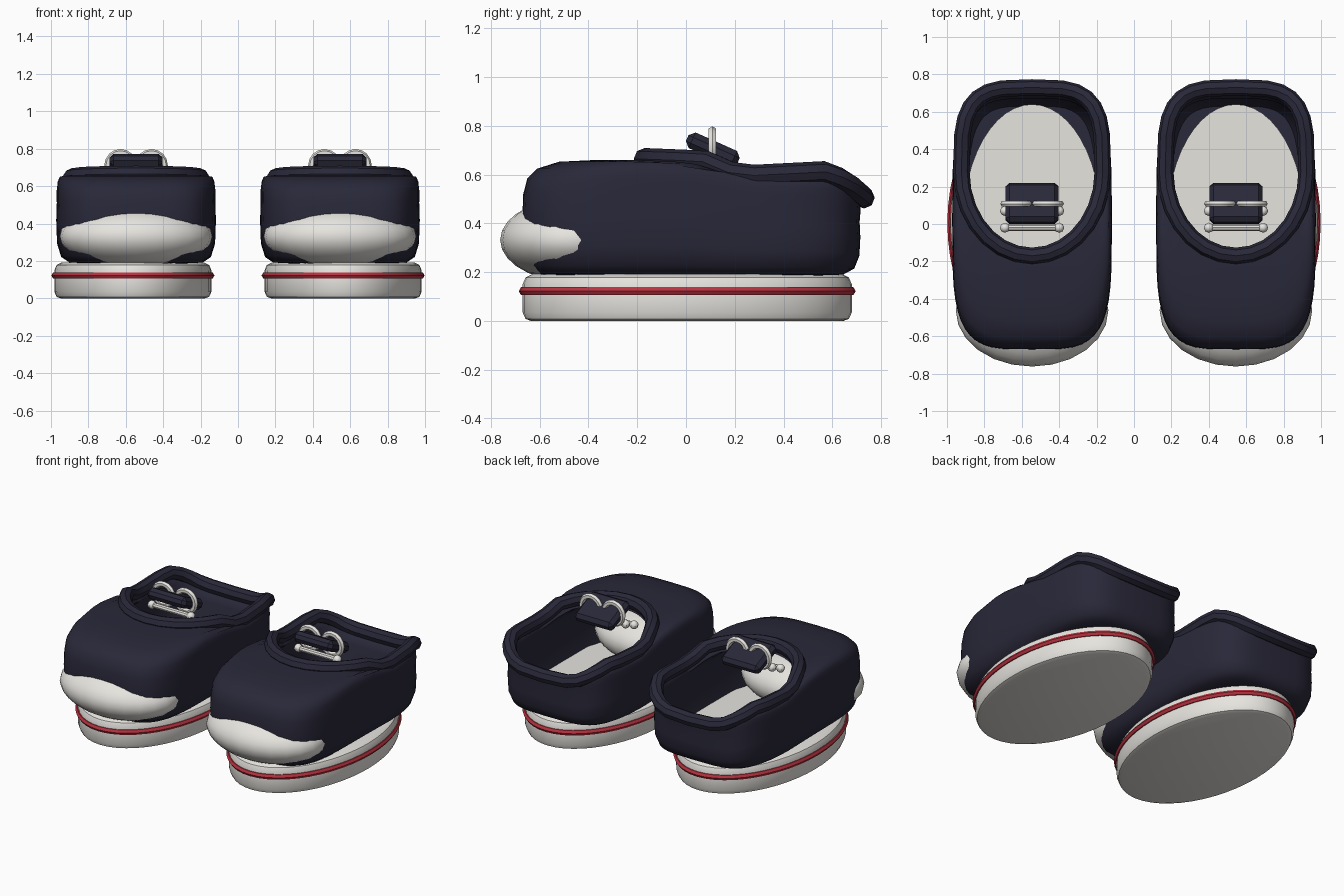
import bpy, bmesh, math
from mathutils import Vector, Matrix

if "Cube" in bpy.data.objects:
    bpy.data.objects.remove(bpy.data.objects["Cube"])


def make_mat(name, rgb):
    m = bpy.data.materials.new(name)
    m.diffuse_color = (*rgb, 1)
    m.use_nodes = True
    m.node_tree.nodes["Principled BSDF"].inputs["Base Color"].default_value = m.diffuse_color
    return m


NAVY = make_mat("navy fabric", (0.022, 0.021, 0.041))
CREAM = make_mat("cream rubber", (0.80, 0.78, 0.74))
RED = make_mat("red stripe", (0.48, 0.032, 0.050))


def finish(name, bm, mat, angle=40):
    bmesh.ops.recalc_face_normals(bm, faces=bm.faces)
    me = bpy.data.meshes.new(name)
    bm.to_mesh(me)
    bm.free()
    me.materials.append(mat)
    ob = bpy.data.objects.new(name, me)
    bpy.context.collection.objects.link(ob)
    bpy.ops.object.select_all(action='DESELECT')
    ob.select_set(True)
    bpy.context.view_layer.objects.active = ob
    bpy.ops.object.shade_smooth_by_angle(angle=math.radians(angle))
    return ob


def loft(name, rings, mat, loop=False, angle=40):
    """Skin a list of closed rings; cap the ends unless the rings form a loop."""
    bm = bmesh.new()
    vs = [[bm.verts.new(p) for p in r] for r in rings]
    n = len(vs[0])
    pairs = list(zip(vs, vs[1:])) + ([(vs[-1], vs[0])] if loop else [])
    for a, b in pairs:
        for i in range(n):
            j = (i + 1) % n
            bm.faces.new((a[i], a[j], b[j], b[i]))
    if not loop:
        bm.faces.new(vs[0])
        bm.faces.new(vs[-1])
    return finish(name, bm, mat, angle)


def tube(name, path, radius, mat, up, sides=8, angle=50):
    """Closed tube swept along a looped path."""
    rings, n = [], len(path)
    for i, p in enumerate(path):
        t = (path[(i + 1) % n] - path[i - 1]).normalized()
        side = t.cross(up).normalized()
        nrm = side.cross(t)
        rings.append([p + radius * (math.cos(a) * side + math.sin(a) * nrm)
                      for a in (2 * math.pi * k / sides for k in range(sides))])
    return loft(name, rings, mat, True, angle)


def oval(cx, cy, a, b, n=2.0, count=48, z=0.0, n_back=None):
    pts = []
    for k in range(count):
        t = 2 * math.pi * k / count
        c, s = math.cos(t), math.sin(t)
        e = 2 / (n_back if n_back and s > 0 else n)
        pts.append(Vector((cx + a * math.copysign(abs(c) ** e, c),
                           cy + b * math.copysign(abs(s) ** e, s), z)))
    return pts


def table(y, rows):
    """Piecewise linear lookup."""
    if y <= rows[0][0]:
        return rows[0][1]
    for (y0, z0), (y1, z1) in zip(rows, rows[1:]):
        if y <= y1:
            return z0 + (z1 - z0) * (y - y0) / (y1 - y0)
    return rows[-1][1]


TOP = [(-0.2, 0.66), (0.02, 0.65), (0.22, 0.585), (0.5, 0.58), (0.6, 0.57), (0.73, 0.49)]
COLLAR = [(-0.17, 0.665), (0.08, 0.655), (0.2, 0.60), (0.44, 0.59),
          (0.5, 0.618), (0.58, 0.61), (0.66, 0.57), (0.73, 0.505)]
Z0 = 0.185


def height(p, f):
    return Vector((p.x, p.y, Z0 + f * (table(p.y, TOP) - Z0)))


def moved(bm, x, y, z):
    bmesh.ops.translate(bm, verts=bm.verts, vec=(x, y, z))


for tag, s in (("left", -1), ("right", 1)):
    cx, sx = 0.545 * s, 0.562 * s

    # Sole slab with rounded rims
    loft(f"{tag}_sole", [oval(sx, 0.005, 0.42 - d, 0.675 - d, z=z) for d, z in
         ((0.035, 0), (0.012, 0.008), (0, 0.035), (0, 0.15), (0.012, 0.178), (0.04, 0.192))], CREAM)

    # Red stripe around the sole
    tube(f"{tag}_stripe", oval(sx, 0.005, 0.417, 0.672, z=0.122), 0.019, RED, Vector((0, 0, 1)), 6)

    # Upper: outer wall, shoulder, collar opening, inner wall and floor
    rings = [[height(p, f) for p in oval(cx, 0.022, 0.427 - d, 0.693 - d, 4)]
             for d, f in ((0.15, 0), (0.07, 0.015), (0.025, 0.09), (0.004, 0.26), (0, 0.5), (0.003, 0.7))]
    outer = oval(cx, 0.022, 0.427, 0.693, 4)
    rim = oval(cx, 0.28, 0.375, 0.45, 2, n_back=3.6)
    for t, f in ((0.04, 0.84), (0.12, 0.925), (0.3, 0.985), (0.6, 1.0), (1, 1.0)):
        rings.append([height(p.lerp(q, t), f) for p, q in zip(outer, rim)])
    rings.append([Vector((p.x, p.y, height(p, 1).z - 0.04)) for p in oval(cx, 0.28, 0.35, 0.42, 2, n_back=3.6)])
    rings.append([height(p, 0.7) for p in oval(cx, 0.03, 0.375, 0.64, 4)])
    rings.append([height(p, 0.3) for p in oval(cx, 0.03, 0.375, 0.64, 4)])
    rings.append([Vector((p.x, p.y, 0.215)) for p in oval(cx, 0.03, 0.34, 0.60, 4)])
    loft(f"{tag}_upper", rings, NAVY, angle=50)

    # Padded collar following the opening
    path = [Vector((p.x, p.y, table(p.y, COLLAR)))
            for p in oval(cx, 0.28, 0.378, 0.45, 2, 28, n_back=3.6)]
    tube(f"{tag}_collar", path, 0.044, NAVY, Vector((0, 0, 1)), 8, 35)

    # Insole
    loft(f"{tag}_insole", [oval(cx, 0.0, 0.37, 0.64, z=z) for z in (0.228, 0.243)], CREAM)

    # Toe cap
    bm = bmesh.new()
    bmesh.ops.create_uvsphere(bm, u_segments=24, v_segments=14, radius=1)
    bmesh.ops.scale(bm, vec=(0.408, 0.30, 0.172), verts=bm.verts)
    moved(bm, cx, -0.462, 0.332)
    finish(f"{tag}_toe_cap", bm, CREAM, 60)

    # Tongue pad, tilted down toward the heel
    bm = bmesh.new()
    bmesh.ops.create_cube(bm, size=1)
    bmesh.ops.scale(bm, vec=(0.285, 0.23, 0.07), verts=bm.verts)
    bmesh.ops.bevel(bm, geom=bm.edges[:], offset=0.022, segments=1, affect='EDGES')
    bmesh.ops.rotate(bm, verts=bm.verts, matrix=Matrix.Rotation(math.radians(-24), 3, 'X'))
    moved(bm, cx, 0.11, 0.703)
    finish(f"{tag}_tongue", bm, NAVY, 20)

    # Bow loops
    for i, dx in enumerate((-0.083, 0.083)):
        loop = [Vector((cx + dx + 0.069 * math.cos(a), 0.108, 0.711 + 0.069 * math.sin(a)))
                for a in (2 * math.pi * k / 16 for k in range(16))]
        tube(f"{tag}_bow_loop_{i + 1}", loop, 0.018, CREAM, Vector((0, 1, 0)), 6)

    # Lace bars with rounded ends
    for i, (y, z) in enumerate(((-0.02, 0.60), (0.07, 0.64))):
        bm = bmesh.new()
        bmesh.ops.create_cone(bm, cap_ends=True, segments=8, radius1=0.017, radius2=0.017, depth=0.29,
                              matrix=Matrix.Rotation(math.pi / 2, 4, 'Y'))
        for dx in (-0.145, 0.145):
            bmesh.ops.create_uvsphere(bm, u_segments=8, v_segments=6, radius=0.027,
                                      matrix=Matrix.Translation((dx, 0, 0)))
        moved(bm, cx, y, z)
        finish(f"{tag}_lace_bar_{i + 1}", bm, CREAM)
